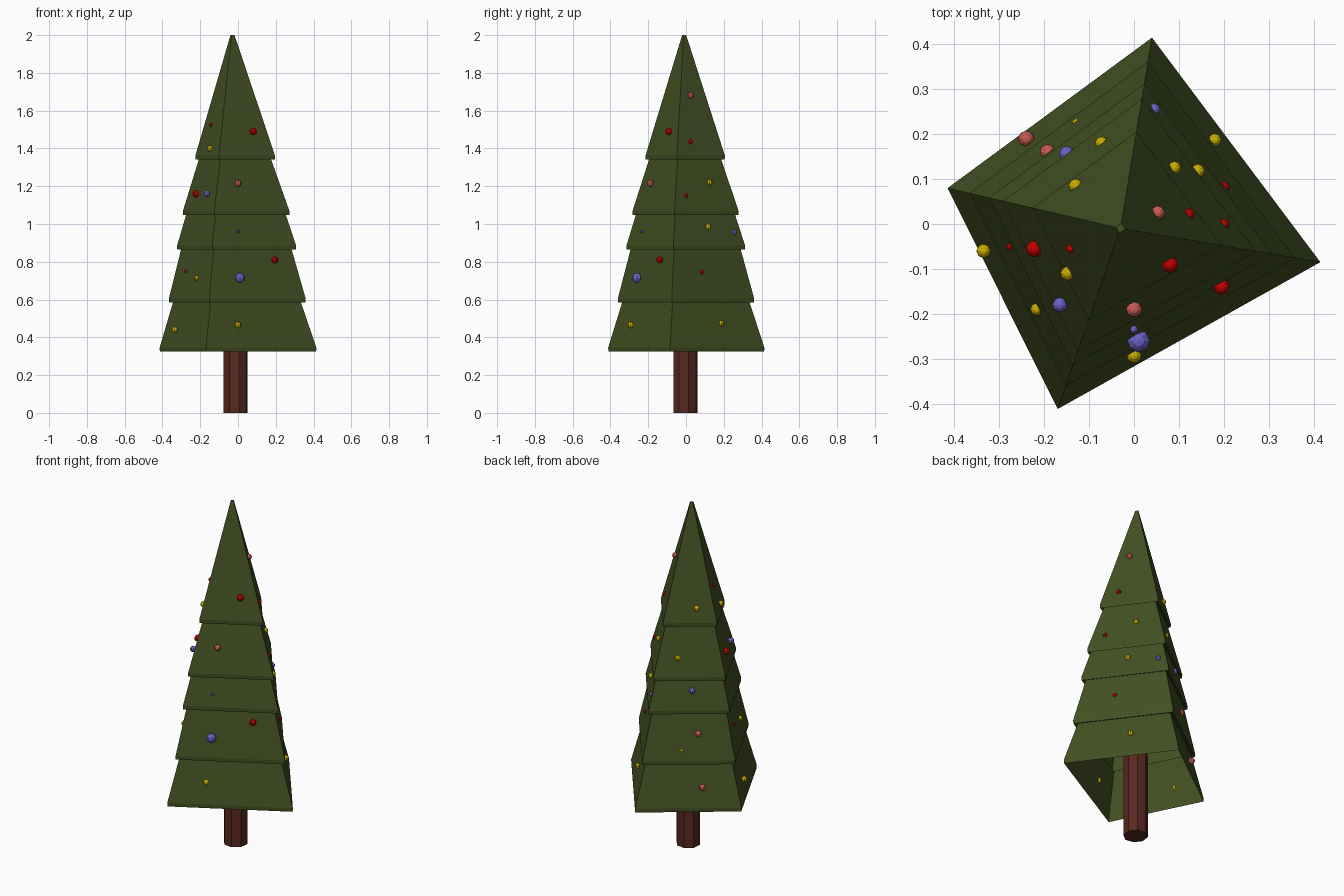
import bpy, bmesh
from math import radians

if "Cube" in bpy.data.objects:
    bpy.data.objects.remove(bpy.data.objects["Cube"])


def material(name, rgb):
    m = bpy.data.materials.new(name)
    m.diffuse_color = (*rgb, 1)
    m.use_nodes = True
    m.node_tree.nodes["Principled BSDF"].inputs["Base Color"].default_value = m.diffuse_color
    return m


GREEN = material("needle_green", (0.055, 0.08, 0.016))
BROWN = material("bark_brown", (0.1, 0.022, 0.014))
COLOURS = {
    "red": material("bauble_red", (0.55, 0.0, 0.0)),
    "yellow": material("bauble_yellow", (0.6, 0.42, 0.0)),
    "blue": material("bauble_blue", (0.15, 0.12, 0.58)),
    "pink": material("bauble_pink", (0.6, 0.11, 0.09)),
}

# Foliage: one irregular four-sided shell, open underneath, lofted through rings
BASE = [(0.04, 0.415), (-0.415, 0.08), (-0.17, -0.412), (0.415, -0.085)]
APEX = (-0.03, -0.01)
# tiers from the bottom: height of widest ring, scale there, scale at the tier top
TIERS = [(0.345, 1.0, 0.81), (0.605, 0.873, 0.70), (0.885, 0.76, 0.63),
         (1.068, 0.68, 0.455), (1.362, 0.508, 0.026)]
rings = []
for i, (z, wide, narrow) in enumerate(TIERS):
    last = i == len(TIERS) - 1
    rings.append((z - 0.021, wide - 0.003))
    rings.append((z, wide))
    rings.append((2.0 if last else TIERS[i + 1][0] - 0.012, narrow))

bm = bmesh.new()
loops = []
for z, s in rings:
    loops.append([bm.verts.new((APEX[0] * (1 - s) + x * s, APEX[1] * (1 - s) + y * s, z))
                  for x, y in BASE])
for a, b in zip(loops, loops[1:]):
    for k in range(4):
        n = (k + 1) % 4
        bm.faces.new((a[k], a[n], b[n], b[k]))
bm.faces.new(loops[-1])
mesh = bpy.data.meshes.new("foliage")
bm.to_mesh(mesh)
bm.free()
foliage = bpy.data.objects.new("foliage", mesh)
mesh.materials.append(GREEN)
bpy.context.collection.objects.link(foliage)

# Trunk
bpy.ops.mesh.primitive_cylinder_add(vertices=8, radius=0.066, depth=0.5,
                                    location=(-0.013, -0.003, 0.25),
                                    rotation=(0, 0, radians(15)))
trunk = bpy.context.object
trunk.name = "trunk"
trunk.data.materials.append(BROWN)

# Baubles: colour, x, y, z, radius
BAUBLES = [
    # front face
    ("red", 0.08, -0.09, 1.49, 0.019), ("pink", 0, -0.19, 1.215, 0.018),
    ("blue", 0, -0.235, 0.96, 0.009), ("red", 0.195, -0.14, 0.81, 0.018),
    ("blue", 0.01, -0.26, 0.715, 0.026), ("yellow", 0, -0.293, 0.465, 0.017),
    # left face
    ("yellow", -0.335, -0.06, 0.44, 0.016), ("red", -0.275, -0.05, 0.75, 0.009),
    ("red", -0.222, -0.055, 1.16, 0.019), ("red", -0.142, -0.055, 1.525, 0.01),
    ("yellow", -0.148, -0.11, 1.40, 0.016), ("yellow", -0.217, -0.19, 0.715, 0.014),
    ("blue", -0.165, -0.18, 1.16, 0.017),
    # right face
    ("pink", 0.053, 0.025, 1.68, 0.016), ("red", 0.122, 0.022, 1.435, 0.013),
    ("red", 0.2, 0.0, 1.15, 0.012), ("red", 0.2, 0.082, 0.745, 0.013),
    ("yellow", 0.09, 0.125, 1.22, 0.015), ("yellow", 0.142, 0.118, 0.985, 0.016),
    ("yellow", 0.18, 0.187, 0.475, 0.015), ("blue", 0.045, 0.255, 0.955, 0.014),
    # back face
    ("yellow", -0.13, 0.085, 1.44, 0.016), ("yellow", -0.072, 0.18, 1.17, 0.015),
    ("blue", -0.15, 0.157, 0.99, 0.017), ("pink", -0.192, 0.16, 0.75, 0.018),
    ("yellow", -0.128, 0.225, 0.66, 0.01), ("pink", -0.24, 0.19, 0.46, 0.018),
]
for i, (colour, x, y, z, r) in enumerate(BAUBLES):
    bpy.ops.mesh.primitive_uv_sphere_add(segments=8, ring_count=6, radius=r,
                                         location=(x, y, z))
    ball = bpy.context.object
    ball.name = f"bauble_{i + 1}"
    ball.data.materials.append(COLOURS[colour])
